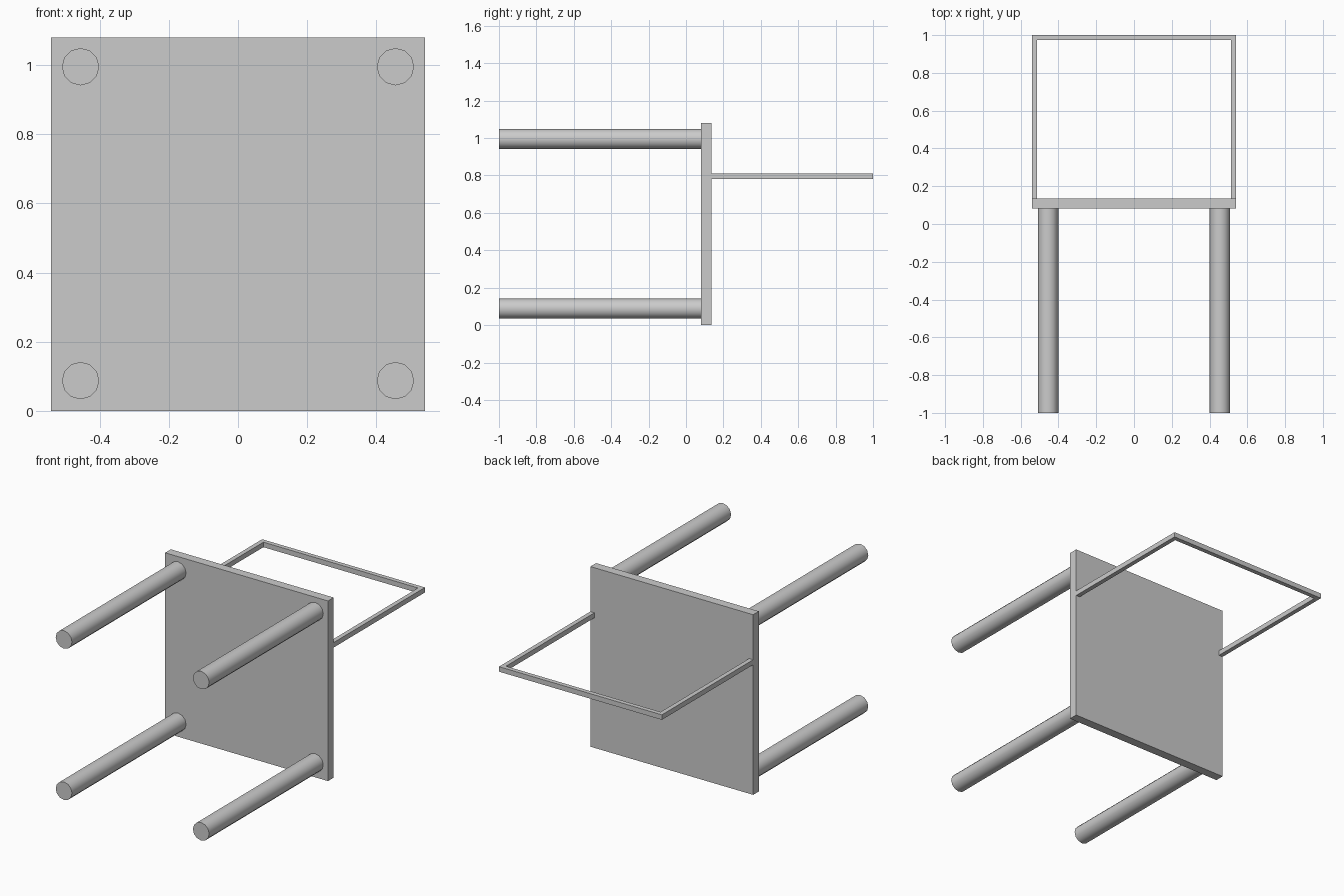
import bpy
from math import radians
from mathutils import Vector

cube = bpy.data.objects.get("Cube")
if cube:
    bpy.data.objects.remove(cube, do_unlink=True)

grey = bpy.data.materials.new("plain grey")
grey.use_nodes = True
grey.diffuse_color = (0.6, 0.6, 0.6, 1)
grey.node_tree.nodes["Principled BSDF"].inputs["Base Color"].default_value = (0.6, 0.6, 0.6, 1)


def box(name, low, high):
    low, high = Vector(low), Vector(high)
    bpy.ops.mesh.primitive_cube_add(size=1, location=(low + high) / 2)
    obj = bpy.context.object
    obj.name = name
    obj.scale = high - low
    bpy.ops.object.transform_apply(location=False, rotation=False, scale=True)
    obj.data.materials.append(grey)


def leg(name, x, z):
    bpy.ops.mesh.primitive_cylinder_add(
        vertices=12, radius=0.054, depth=LEG_END - LEG_START,
        location=(x, (LEG_START + LEG_END) / 2, z), rotation=(radians(90), 0, 0))
    obj = bpy.context.object
    obj.name = name
    obj.data.materials.append(grey)
    bpy.ops.object.shade_smooth_by_angle(angle=radians(35))


HALF = 0.54          # half width of the seat
BAR = 0.027          # thickness of the backrest frame
SEAT_FRONT, SEAT_BACK = 0.081, 0.135
LEG_START, LEG_END = -1.0, SEAT_FRONT
BACK_LOW, BACK_HIGH = 0.78, 0.81

# Seat slab, standing on its edge
box("seat", (-HALF, SEAT_FRONT, 0), (HALF, SEAT_BACK, 2 * HALF))

# Four legs pointing forward
for side, x in (("left", 0.455), ("right", -0.455)):
    for level, z in (("lower", 0.088), ("upper", 0.995)):
        leg(f"{side}_{level}_leg", x, z)

# Open backrest frame: two side bars and a cross bar
box("backrest_left_bar", (HALF - BAR, SEAT_BACK, BACK_LOW), (HALF, 1 - BAR, BACK_HIGH))
box("backrest_right_bar", (-HALF, SEAT_BACK, BACK_LOW), (BAR - HALF, 1 - BAR, BACK_HIGH))
box("backrest_cross_bar", (-HALF, 1 - BAR, BACK_LOW), (HALF, 1, BACK_HIGH))
